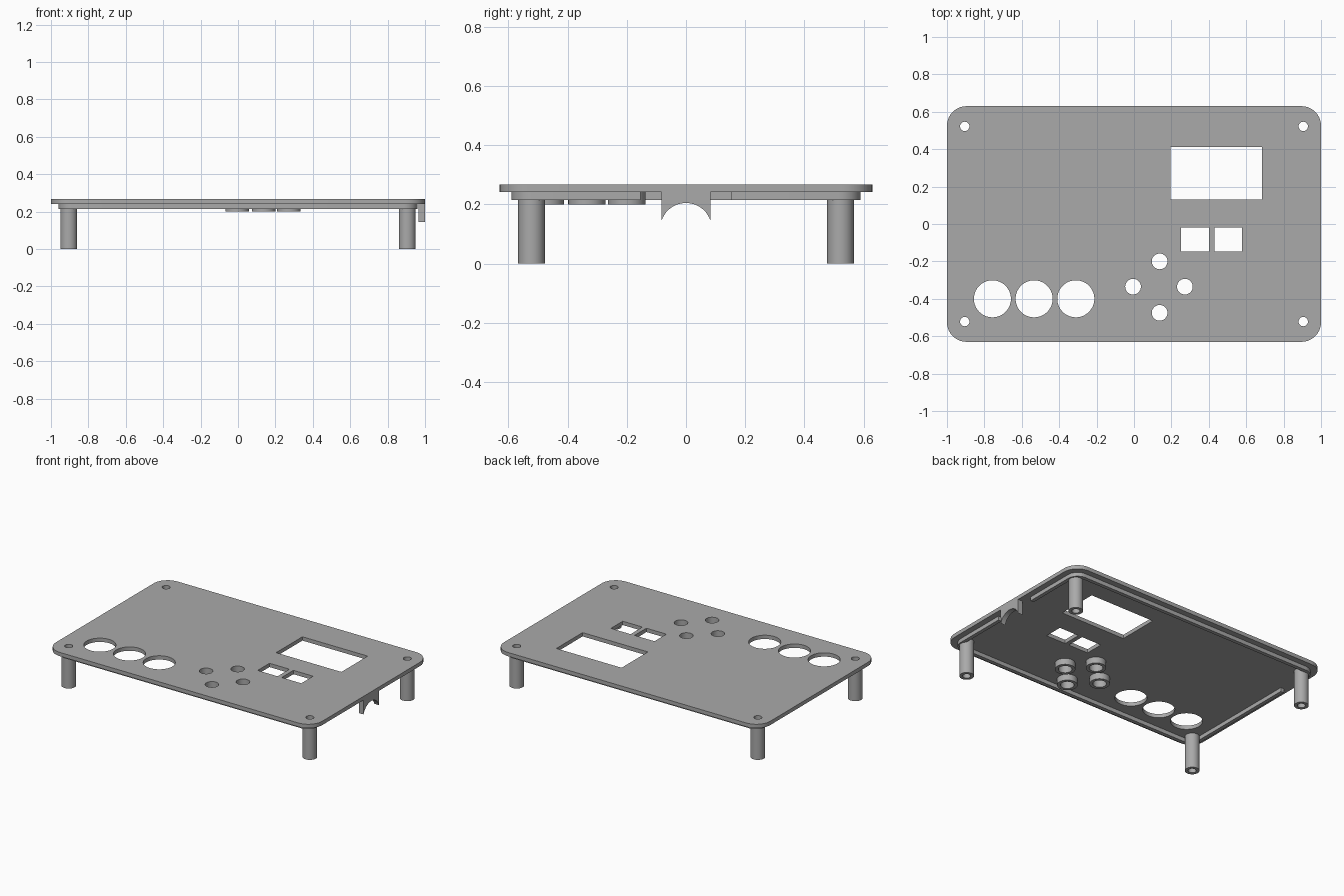
import bpy, bmesh
from math import sin, cos, pi, radians, asin

cube = bpy.data.objects.get("Cube")
if cube:
    bpy.data.objects.remove(cube)

grey = bpy.data.materials.new("mid_grey")
grey.use_nodes = True
grey.diffuse_color = (0.4, 0.4, 0.4, 1)
grey.node_tree.nodes["Principled BSDF"].inputs["Base Color"].default_value = (0.4, 0.4, 0.4, 1)


def arc(cx, cy, r, start, end, n=10):
    """Points along an arc, angles in degrees."""
    angles = [radians(start + (end - start) * i / n) for i in range(n + 1)]
    return [(cx + r * cos(a), cy + r * sin(a)) for a in angles]


def circle(cx, cy, r, n=40):
    return arc(cx, cy, r, 0, 360, n)[:-1]


def rect(x0, x1, y0, y1):
    return [(x0, y0), (x1, y0), (x1, y1), (x0, y1)]


def slab(name, loops, low, high, upright=False):
    """Extrude closed outlines; inner outlines become holes."""
    curve = bpy.data.curves.new(name, 'CURVE')
    curve.dimensions = '2D'
    curve.fill_mode = 'BOTH'
    curve.extrude = (high - low) / 2
    for loop in loops:
        spline = curve.splines.new('POLY')
        spline.points.add(len(loop) - 1)
        for point, (x, y) in zip(spline.points, loop):
            point.co = (x, y, 0, 1)
        spline.use_cyclic_u = True
    source = bpy.data.objects.new(name + "_outline", curve)
    bpy.context.collection.objects.link(source)
    depsgraph = bpy.context.evaluated_depsgraph_get()
    mesh = bpy.data.meshes.new_from_object(source.evaluated_get(depsgraph))
    bpy.data.objects.remove(source)

    bm = bmesh.new()
    bm.from_mesh(mesh)
    bmesh.ops.remove_doubles(bm, verts=bm.verts, dist=0.0002)
    for v in bm.verts:
        v.co.z += (low + high) / 2
        if upright:  # profile (y, z) extruded along x
            v.co = v.co.zxy
    bmesh.ops.recalc_face_normals(bm, faces=bm.faces)
    bm.to_mesh(mesh)
    bm.free()
    mesh.materials.clear()
    mesh.materials.append(grey)

    obj = bpy.data.objects.new(name, mesh)
    bpy.context.collection.objects.link(obj)
    bpy.ops.object.select_all(action='DESELECT')
    obj.select_set(True)
    bpy.context.view_layer.objects.active = obj
    bpy.ops.object.shade_smooth_by_angle(angle=radians(30))
    return obj


def corner(sx, sy, cx, cy, r):
    """Quarter arc of a rounded rectangle, counter-clockwise."""
    start = {(1, 1): 0, (-1, 1): 90, (-1, -1): 180, (1, -1): 270}[(sx, sy)]
    return arc(sx * cx, sy * cy, r, start, start + 90)


CORNERS = [(1, 1), (-1, 1), (-1, -1), (1, -1)]
TOP, UNDER, LIP = 0.268, 0.242, 0.215
posts = [(sx * 0.905, sy * 0.522) for sx, sy in CORNERS]
buttons = [(-0.005, -0.335), (0.137, -0.2), (0.272, -0.335), (0.137, -0.475)]

# Cover plate with all its openings
outline = [p for sx, sy in CORNERS for p in corner(sx, sy, 0.895, 0.525, 0.105)]
holes = [circle(x, y, 0.025, 24) for x, y in posts]
holes += [circle(x, y, 0.042) for x, y in buttons]
holes += [circle(x, -0.4, 0.099, 56) for x in (-0.757, -0.534, -0.311)]
holes += [rect(0.195, 0.685, 0.13, 0.412),
          rect(0.25, 0.4, -0.147, -0.02), rect(0.43, 0.578, -0.147, -0.02)]
slab("cover_plate", [outline] + holes, UNDER, TOP)

# Corner posts and button collars
for i, (x, y) in enumerate(posts):
    slab(f"post_{i + 1}", [circle(x, y, 0.045), circle(x, y, 0.025, 24)], 0, UNDER)
for i, (x, y) in enumerate(buttons):
    slab(f"button_collar_{i + 1}", [circle(x, y, 0.063), circle(x, y, 0.042)], 0.2, UNDER)


# Locating lip under the plate, in two runs with a gap on each short side
def lip_run(name, corners, start, end):
    def side(r):
        x = 0.885 + r
        path = [(corners[0][0] * x, start)]
        for sx, sy in corners:
            path += corner(sx, sy, 0.885, 0.515, r)
        return path + [(corners[-1][0] * x, end)]
    slab(name, [side(0.075) + side(0.05)[::-1]], LIP, UNDER)


lip_run("back_lip", [(1, 1), (-1, 1)], 0.153, 0.44)
lip_run("front_lip", [(-1, -1), (1, -1)], 0.29, -0.153)

# Arched cable clip on the left edge
half, rise, radius = 0.083, 0.145, 0.087
tilt = asin((rise - 0.118) / radius) * 180 / pi
arch = arc(0, 0.118, radius, 180 - tilt, tilt, 20)
slab("cable_clip", [[(-half, UNDER)] + arch + [(half, UNDER)]], 0.965, 1.0, upright=True)
